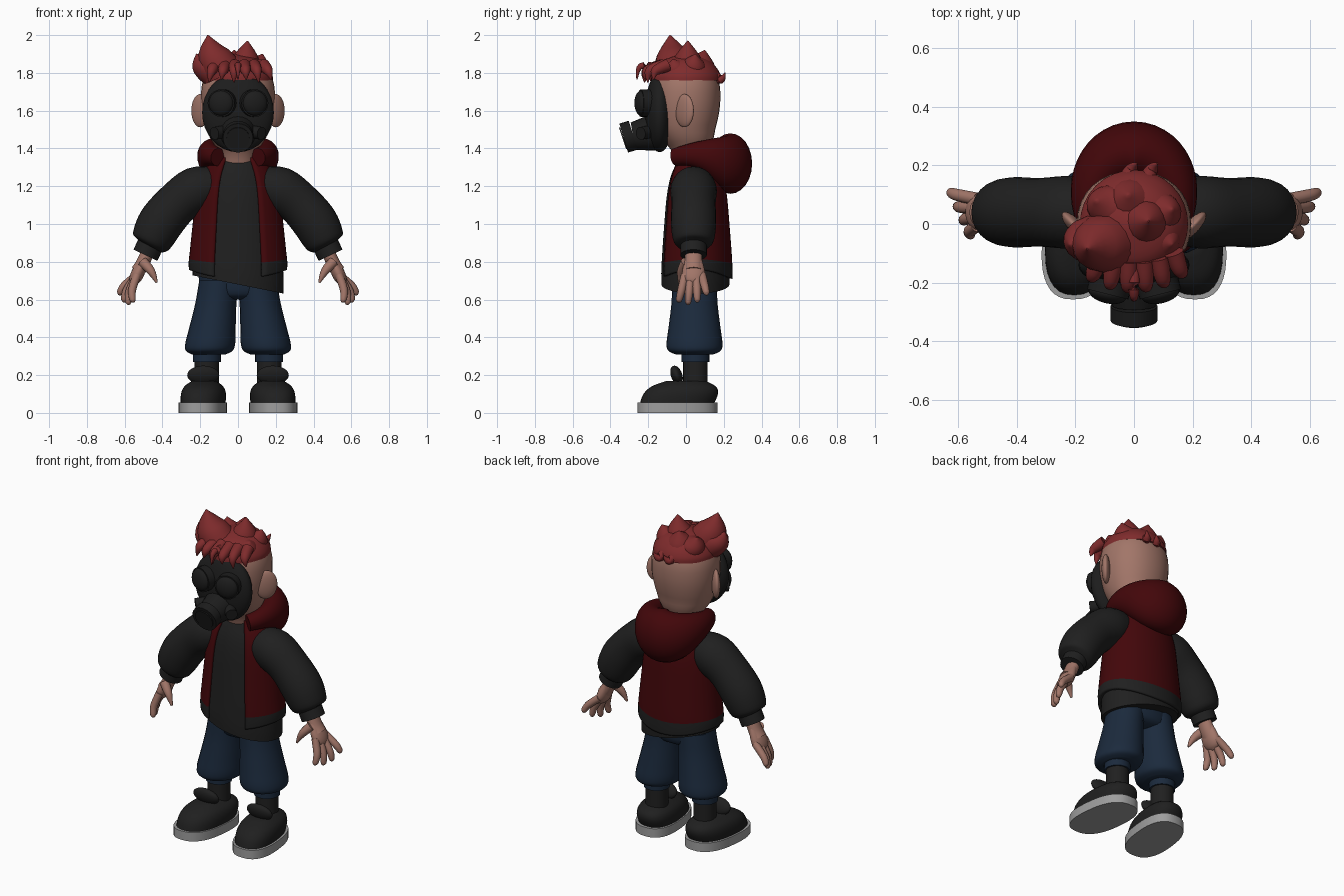
import bpy, bmesh
from math import sin, cos, pi, atan2, radians, sqrt, copysign
from mathutils import Vector

if "Cube" in bpy.data.objects:
    bpy.data.objects.remove(bpy.data.objects["Cube"], do_unlink=True)


def material(name, *rgb):
    m = bpy.data.materials.new(name)
    m.use_nodes = True
    m.diffuse_color = (*rgb, 1)
    m.node_tree.nodes["Principled BSDF"].inputs["Base Color"].default_value = (*rgb, 1)
    return m


SKIN = material("skin", .36, .18, .14)
HAIR = material("red hair", .21, .024, .025)
VEST = material("dark red cloth", .055, .002, .003)
BLACK = material("black cloth", .014, .014, .014)
RUBBER = material("mask rubber", .012, .012, .012)
DENIM = material("blue denim", .011, .023, .046)
SOLE = material("pale grey sole", .34, .34, .34)
X, Y, Z = Vector((1, 0, 0)), Vector((0, 1, 0)), Vector((0, 0, 1))


def finish(ob, mats):
    for m in mats:
        ob.data.materials.append(m)
    bpy.ops.object.select_all(action='DESELECT')
    ob.select_set(True)
    bpy.context.view_layer.objects.active = ob
    bpy.ops.object.shade_smooth_by_angle(angle=radians(45))
    return ob


def refine(pts, steps):
    """Smooth curve through the rings, radii included."""
    out = []
    for i in range(len(pts) - 1):
        a, b, c, d = (pts[min(max(j, 0), len(pts) - 1)] for j in range(i - 1, i + 3))
        for k in range(steps):
            t = k / steps
            out.append([q + t * ((r - p) + t * ((2*p - 5*q + 4*r - s) + t * (3*q - p - 3*r + s))) / 2
                        for p, q, r, s in zip(a, b, c, d)])
    return out + [list(pts[-1])]


def sweep(name, rings, *mats, ref=Y, flat=1, sides=24, steps=4, square=2,
          level=False, paint=None, drop=None, warp=None):
    """Skin oval rings (x, y, z, radius across, radius along ref)."""
    rings = refine([r if len(r) == 5 else (*r, r[3] * flat) for r in rings], steps)
    centres = [Vector(r[:3]) for r in rings]
    bm = bmesh.new()
    loops = []

    def power(v):
        return copysign(abs(v) ** (2 / square), v)

    for i, ring in enumerate(rings):
        along = centres[min(i + 1, len(rings) - 1)] - centres[max(i - 1, 0)]
        t = Z if level else along.normalized()
        u = ref.cross(t).normalized()
        v = t.cross(u)
        angles = [2 * pi * k / sides for k in range(sides)]
        loops.append([bm.verts.new(centres[i] + u * ring[3] * power(cos(a))
                                   + v * ring[4] * power(sin(a))) for a in angles])
    for a, b in zip(loops, loops[1:]):
        for k in range(sides):
            n = (k + 1) % sides
            bm.faces.new((a[k], a[n], b[n], b[k]))
    if not drop:
        bm.faces.new(loops[0][::-1])
        bm.faces.new(loops[-1])
    for f in list(bm.faces):
        c = f.calc_center_median()
        if paint:
            f.material_index = paint(c)
        if drop and drop(c):
            bm.faces.remove(f)
    bmesh.ops.delete(bm, geom=[v for v in bm.verts if not v.link_faces], context='VERTS')
    if warp:
        for v in bm.verts:
            v.co = warp(v.co)
    me = bpy.data.meshes.new(name)
    bm.to_mesh(me)
    bm.free()
    ob = bpy.data.objects.new(name, me)
    bpy.context.collection.objects.link(ob)
    return finish(ob, mats)


def column(name, x, y, profile, *mats, lean=(0, 0), **options):
    """Upright shape from (height, radius) pairs, leaning along x and y as it rises."""
    foot = profile[0][0]
    rings = [(x + lean[0] * (z - foot), y + lean[1] * (z - foot), z, r) for z, r in profile]
    return sweep(name, rings, *mats, level=True, **options)


def drum(name, start, end, r, mat, taper=1, ref=Z):
    return sweep(name, [(*start, r), (*end, r * taper)], mat, ref=ref, steps=1)


def ball(name, loc, scale, mat, rot=(0, 0, 0)):
    bpy.ops.mesh.primitive_uv_sphere_add(segments=32, ring_count=16, location=loc, rotation=rot)
    ob = bpy.context.object
    ob.name, ob.scale = name, scale
    return finish(ob, [mat])


# Head with the neck set back, mask and snout
column("head", 0, 0, [(1.25, .09), (1.37, .1), (1.46, .15), (1.55, .18), (1.65, .195), (1.75, .188),
                      (1.82, .145), (1.86, .02)], SKIN, flat=.93, sides=32, square=2.15,
       warp=lambda p: p + Y * .2 * max(1.5 - p.z, 0))
ball("mask", (0, -.14, 1.59), (.19, .078, .21), RUBBER)
drum("snout", (0, -.14, 1.49), (0, -.28, 1.465), .105, RUBBER, taper=.7)
drum("snout_rim", (0, -.28, 1.47), (0, -.33, 1.455), .08, RUBBER)
drum("snout_valve", (0, -.33, 1.455), (0, -.336, 1.453), .06, RUBBER)


# Hair: cap, tufts, fringe and nape curls
def tuft(name, base, mid, tip, r):
    sweep(name, [(*base, r), (*mid, r * .75), (*tip, .003)], HAIR, sides=16, steps=5)


column("hair_cap", 0, 0, [(1.76, .185), (1.79, .182), (1.83, .16), (1.87, .115), (1.9, .02)], HAIR, sides=32)
tips = ((-.16, -.085, 2, .11), (-.22, -.07, 1.9, .09), (.05, .01, 1.97, .09), (.13, .05, 1.9, .08),
        (-.13, .08, 1.9, .08), (-.02, .1, 1.92, .09), (.13, -.07, 1.87, .08))
for i, (x, y, z, r) in enumerate(tips):
    base, tip = Vector((x / 2, y * .7, 1.8)), Vector((x, y, z))
    tuft(f"tuft_{i}", base, base.lerp(tip, .5) + X * x * .1, tip, r)
tuft("forelock", (0, -.14, 1.83), (0, -.24, 1.835), (0, -.26, 1.765), .022)
for i in range(6):
    x = .06 * i - .14
    y = -.21 * sqrt(1 - (4 * x) ** 2)
    tuft(f"fringe_{i}", (x * .85, y * .6, 1.84), (x, y, 1.81), (x * 1.1, y - .01, 1.75 + .015 * (i % 2)), .034)
for i, x in enumerate((-.03, .04)):
    tuft(f"nape_curl_{i}", (x, .14, 1.79), (x + .02, .185, 1.765), (x + .04, .207, 1.8), .03)


# Torso: open vest with a dark hem over a shirt with a slanted hem
def hem_weight(z):
    return min(max((.85 - z) * 10, 0), 1)


torso = [(.73, .26), (.8, .26), (1, .24), (1.15, .222), (1.25, .195), (1.33, .15), (1.38, .11)]
vest = column("vest", 0, .05, torso, VEST, BLACK, flat=.75, sides=48,
              paint=lambda c: 1 if c.z < .8 else 0,
              drop=lambda c: atan2(abs(c.x) * .75, .05 - c.y) < radians(30),
              warp=lambda p: p + Z * (.7 * p.x ** 2 - .02) * hem_weight(p.z))
shell = vest.modifiers.new("thickness", 'SOLIDIFY')
shell.thickness, shell.offset = .02, -1
column("shirt", 0, .05, [(z - .05 * hem_weight(z), r - .02) for z, r in torso[:-1]], BLACK,
       flat=.75, sides=48, warp=lambda p: p - Z * .2 * p.x * hem_weight(p.z))

# Hood: a thick roll around the neck, fullest at the back
hood = []
for i in range(-9, 10):
    a = i * pi / 12
    w = (.5 + .5 * cos(a)) ** 2
    hood.append((.15 * sin(a), .065 + .17 * cos(a), 1.34 + .03 * sin(a) ** 2 - .02 * w,
                 .045 + .07 * w, .045 + .115 * w))
sweep("hood", hood, VEST, ref=Z, steps=2)
column("hips", 0, .05, [(.6, .1), (.63, .19), (.74, .21)], DENIM, flat=.58)

# Mirrored parts
for s, side in ((1, "left_"), (-1, "right_")):
    # Ear, goggle and cheek filter
    ball(side + "ear", (s * .2, -.008, 1.6), (.024, .064, .088), SKIN, rot=(0, 0, -.75 * s))
    drum(side + "goggle", (s * .07, -.16, 1.64), (s * .09, -.24, 1.64), .073, RUBBER)
    ball(side + "lens", (s * .09, -.238, 1.64), (.066, .033, .066), RUBBER, rot=(0, 0, s * .22))
    drum(side + "cheek_filter", (s * .06, -.18, 1.49), (s * .125, -.24, 1.48), .034, RUBBER)

    # Arm and hand, as (x, z, radius) along the limb
    def limb(name, rows, mat, **options):
        sweep(side + name, [(s * x, .04, z, r) for x, z, r in rows], mat, **options)

    limb("sleeve", [(.12, 1.2, .1), (.22, 1.18, .123), (.32, 1.11, .117), (.4, 1.02, .12),
                    (.44, .95, .115), (.46, .9, .1), (.47, .88, .06)], BLACK)
    limb("cuff", [(.45, .92, .07), (.49, .835, .07)], BLACK, steps=1)
    limb("wrist", [(.475, .86, .034), (.505, .79, .036), (.53, .75, .038)], SKIN, flat=1.3)
    limb("palm", [(.5, .81, .026), (.53, .74, .035), (.55, .7, .028), (.557, .68, .012)], SKIN, flat=1.75)
    sweep(side + "thumb", [(s * .505, 0, .8, .028), (s * .46, -.025, .75, .022), (s * .43, -.036, .69, .006)],
          SKIN, sides=12)
    for i in range(4):
        base = Vector((s * .535, .03 * i - .005, .73))
        tip = Vector((s * (.56 + .025 * i), .05 * i - .04, .585 - .03 * sin(i * pi / 3) + .014 * i))
        bend = base.lerp(tip, .55) + X * s * .012
        sweep(f"{side}finger_{i}", [(*base, .022), (*bend, .021), (*base.lerp(tip, .92), .016),
                                    (*tip, .004)], SKIN, sides=12)

    # Trouser leg, ankle and shoe
    column(side + "trouser_leg", s * .155, .045, [(.31, .09), (.33, .125), (.37, .132), (.45, .123),
                                                  (.58, .109), (.7, .105)],
           DENIM, lean=(-.14 * s, 0), flat=1.12)
    foot = s * .165
    drum(side + "trouser_cuff", (foot, .05, .27), (foot, .05, .34), .074, DENIM, ref=Y)
    drum(side + "ankle", (foot, .05, .13), (foot, .05, .3), .065, BLACK, ref=Y)

    def toe_out(p):
        return p - X * s * .1 * p.y

    column(side + "shoe", s * .18, -.05, [(.045, .115), (.1, .116), (.14, .1), (.17, .06)], BLACK,
           lean=(0, .4), flat=1.7, square=2.4, sides=32, warp=toe_out)
    column(side + "sole", s * .182, -.045, [(0, .125), (.055, .125)], SOLE,
           flat=1.7, square=2.5, sides=40, steps=1, warp=toe_out)
    ball(side + "shoe_tongue", (s * .184, -.05, .2), (.085, .03, .052), BLACK, rot=(.35, 0, 0))
